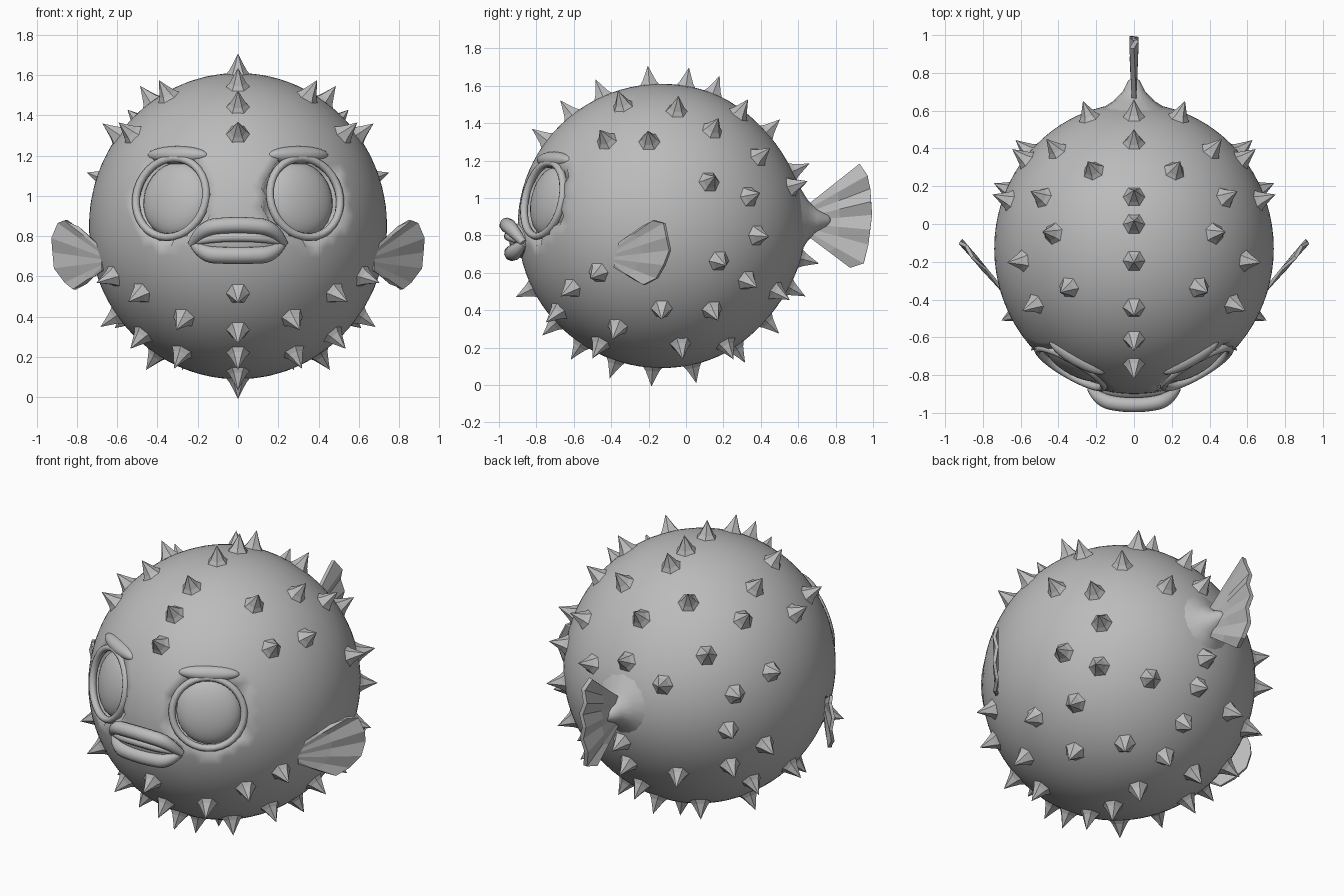
import bpy, bmesh, math
from mathutils import Vector, Matrix

if "Cube" in bpy.data.objects:
    bpy.data.objects.remove(bpy.data.objects["Cube"])

C = Vector((0, -0.13, 0.85))       # body centre
R = Vector((0.74, 0.77, 0.76))     # body radii

grey = bpy.data.materials.new("plain grey")
grey.diffuse_color = (0.5, 0.5, 0.5, 1)
grey.use_nodes = True
grey.node_tree.nodes["Principled BSDF"].inputs["Base Color"].default_value = grey.diffuse_color


def surface(p):
    """Project a point radially on the body; return point and normal."""
    d = Vector(p) - C
    k = math.sqrt(sum((d[i] / R[i]) ** 2 for i in range(3)))
    d /= k
    n = Vector([d[i] / R[i] ** 2 for i in range(3)]).normalized()
    return taper(C + d), n


def taper(p):
    """Narrow the body in height towards the tail."""
    t = max(0, (p.y - 0.1) / 0.5)
    return Vector((p.x, p.y, C.z + (p.z - C.z) * (1 - 0.09 * t * t)))


def make(name, bm, smooth=True):
    bmesh.ops.recalc_face_normals(bm, faces=bm.faces)
    me = bpy.data.meshes.new(name)
    for f in bm.faces:
        f.smooth = smooth
    bm.to_mesh(me)
    bm.free()
    ob = bpy.data.objects.new(name, me)
    bpy.context.collection.objects.link(ob)
    me.materials.append(grey)
    return ob


def frame(p, n):
    return Matrix.Translation(p) @ n.to_track_quat('Z', 'Y').to_matrix().to_4x4()


def ellipsoid(name, mat, radii):
    bm = bmesh.new()
    bmesh.ops.create_uvsphere(bm, u_segments=28, v_segments=16, radius=1,
                              matrix=mat @ Matrix.Diagonal((*radii, 1)))
    return make(name, bm)


def lathe(bm, mat, profile, sides):
    """Rings of (radius, height); a radius of 0 closes to a tip."""
    rings = []
    for r, h in profile:
        if r == 0:
            rings.append([bm.verts.new(mat @ Vector((0, 0, h)))] * sides)
        else:
            rings.append([bm.verts.new(mat @ Vector((r * math.cos(a), r * math.sin(a), h)))
                          for a in (math.tau * i / sides for i in range(sides))])
    for a, b in zip(rings, rings[1:]):
        for i in range(sides):
            j = (i + 1) % sides
            bm.faces.new(list(dict.fromkeys([a[i], a[j], b[j], b[i]])))


def tube(name, half, r):
    """Lip: a tapered tube through mirrored points."""
    pts = [(-x, y, z) for x, y, z in half] + [(x, y, z) for x, y, z in reversed(half)]
    cu = bpy.data.curves.new(name, 'CURVE')
    cu.dimensions = '3D'
    cu.bevel_depth = r
    cu.bevel_resolution = 3
    cu.use_fill_caps = True
    sp = cu.splines.new('NURBS')
    sp.points.add(len(pts) - 1)
    for i, (q, p) in enumerate(zip(sp.points, pts)):
        q.co = (*p, 1)
        q.radius = 0.5 if i in (0, len(pts) - 1) else 1
    sp.use_endpoint_u = True
    sp.order_u = 3
    sp.resolution_u = 6
    ob = bpy.data.objects.new(name, cu)
    bpy.context.collection.objects.link(ob)
    cu.materials.append(grey)
    bpy.ops.object.select_all(action='DESELECT')
    ob.select_set(True)
    bpy.context.view_layer.objects.active = ob
    bpy.ops.object.convert(target='MESH')


def fan(name, root_y, z0, z1, tips, place, pleat, thick):
    """Pleated fin: rays from a short root line to the tips, given as (y, z)."""
    bm = bmesh.new()
    rows = []
    n = len(tips) - 1
    for i, (ty, tz) in enumerate(tips):
        rz = z0 + (z1 - z0) * i / n
        side = pleat if i % 2 else -pleat
        rows.append([bm.verts.new(place(root_y + (ty - root_y) * t, rz + (tz - rz) * t, side * t))
                     for t in (0, 0.5, 1)])
    for a, b in zip(rows, rows[1:]):
        for k in range(2):
            bm.faces.new((a[k], a[k + 1], b[k + 1], b[k]))
    ob = make(name, bm, False)
    m = ob.modifiers.new("thickness", 'SOLIDIFY')
    m.thickness = thick
    m.offset = 0


# Body with two shallow eye sockets
eyes = [surface((s * 0.354, -0.80, 1.0)) for s in (1, -1)]
bm = bmesh.new()
bmesh.ops.create_icosphere(bm, subdivisions=5, radius=1,
                           matrix=Matrix.Translation(C) @ Matrix.Diagonal((*R, 1)))
for v in bm.verts:
    v.co = taper(v.co)
    for p, n in eyes:
        d = v.co - p
        if d.dot(n) > -0.2 and (d - n * d.dot(n)).length < 0.2:
            v.co -= n * 0.09
make("body", bm)

# Eyes, rims and brows
for (p, n), side in zip(eyes, ("right", "left")):
    ellipsoid("eyeball_" + side, frame(p - n * 0.085, n), (0.18, 0.188, 0.075))
    bm = bmesh.new()
    m = frame(p - n * 0.036, n)
    rings = [[bm.verts.new(m @ Vector(((0.2 + 0.02 * math.cos(b)) * math.cos(a),
                                       (0.2 + 0.02 * math.cos(b)) * math.sin(a),
                                       0.022 * math.sin(b))))
              for b in (math.tau * j / 8 for j in range(8))]
             for a in (math.tau * i / 32 for i in range(32))]
    for i in range(32):
        for j in range(8):
            a, b = rings[i], rings[(i + 1) % 32]
            bm.faces.new((a[j], b[j], b[(j + 1) % 8], a[(j + 1) % 8]))
    make("eye_rim_" + side, bm)
    ellipsoid("brow_" + side, m @ Matrix.Translation((0, 0.22, -0.025)), (0.17, 0.045, 0.05))

# Mouth
ellipsoid("muzzle", Matrix.Translation((0, -0.86, 0.775)), (0.23, 0.085, 0.1))
tube("upper_lip", [(0.23, -0.87, 0.76), (0.18, -0.935, 0.84), (0.06, -0.958, 0.855)], 0.04)
tube("inner_lip", [(0.20, -0.90, 0.77), (0.13, -0.94, 0.79), (0.05, -0.95, 0.795)], 0.024)
tube("lower_lip", [(0.22, -0.87, 0.76), (0.17, -0.915, 0.71), (0.06, -0.93, 0.705)], 0.043)

# Tail stalk and tail fin
bm = bmesh.new()
m = Matrix.Translation((0, 0, 0.88)) @ Matrix.Rotation(-math.pi / 2, 4, 'X')
lathe(bm, m, [(0.29, 0.52), (0.2, 0.595), (0.11, 0.65), (0.06, 0.70), (0.03, 0.76), (0, 0.78)], 16)
make("tail_stalk", bm)
fan("tail_fin", 0.65, 0.96, 0.80,
    [(0.93, 1.18), (0.97, 1.12), (0.985, 1.05), (0.99, 0.98), (0.995, 0.91),
     (0.985, 0.83), (0.975, 0.75), (0.95, 0.65), (0.88, 0.63)],
    lambda y, z, o: Vector((o, y, z)), 0.012, 0.025)

# Side fins
for s, side in ((1, "right"), (-1, "left")):
    fan("side_fin_" + side, -0.38, 0.74, 0.63,
        [(-0.24, 0.84), (-0.17, 0.88), (-0.12, 0.865), (-0.095, 0.79), (-0.09, 0.72),
         (-0.11, 0.64), (-0.16, 0.57), (-0.22, 0.535), (-0.28, 0.57)],
        lambda y, z, o: Vector((s * (0.67 + (y + 0.38) * 0.86 + o), y - o, z)),
        0.005, 0.018)

# Spikes: a row along the middle (y, z) and mirrored pairs (x, y, z)
middle = [(-0.76, 1.32), (-0.64, 1.48), (-0.47, 1.6), (-0.2, 1.66), (0.01, 1.66),
          (0.16, 1.6), (0.45, 1.39), (0.6, 1.18), (0.6, 0.66), (0.56, 0.49), (0.42, 0.33),
          (0.27, 0.19), (0.04, 0.08), (-0.18, 0.07), (-0.39, 0.09), (-0.58, 0.19),
          (-0.72, 0.31), (-0.85, 0.5)]
pairs = [(0.35, -0.34, 1.5), (0.43, -0.05, 1.47), (0.55, -0.44, 1.33), (0.63, -0.2, 1.33),
         (0.22, 0.29, 1.47), (0.5, 0.15, 1.38), (0.42, 0.4, 1.24), (0.24, 0.57, 1.08),
         (0.57, 0.34, 1.01), (0.7, 0.14, 1.10), (0.53, 0.36, 0.8), (0.66, 0.18, 0.66),
         (0.53, 0.33, 0.55), (0.62, -0.47, 0.6), (0.49, -0.62, 0.51), (0.29, -0.72, 0.36),
         (0.48, -0.37, 0.3), (0.61, -0.13, 0.4), (0.54, 0.14, 0.4), (0.29, -0.47, 0.2),
         (0.4, -0.03, 0.22), (0.27, 0.45, 0.5), (0.25, 0.22, 0.2)]
spots = [(0, y, z) for y, z in middle] + [(s * x, y, z) for x, y, z in pairs for s in (1, -1)]
bm = bmesh.new()
for q in spots:
    p, n = surface(q)
    lathe(bm, frame(p, n), [(0.066, -0.012), (0.042, 0.018), (0.022, 0.056), (0, 0.1)], 6)
make("spikes", bm, False)
